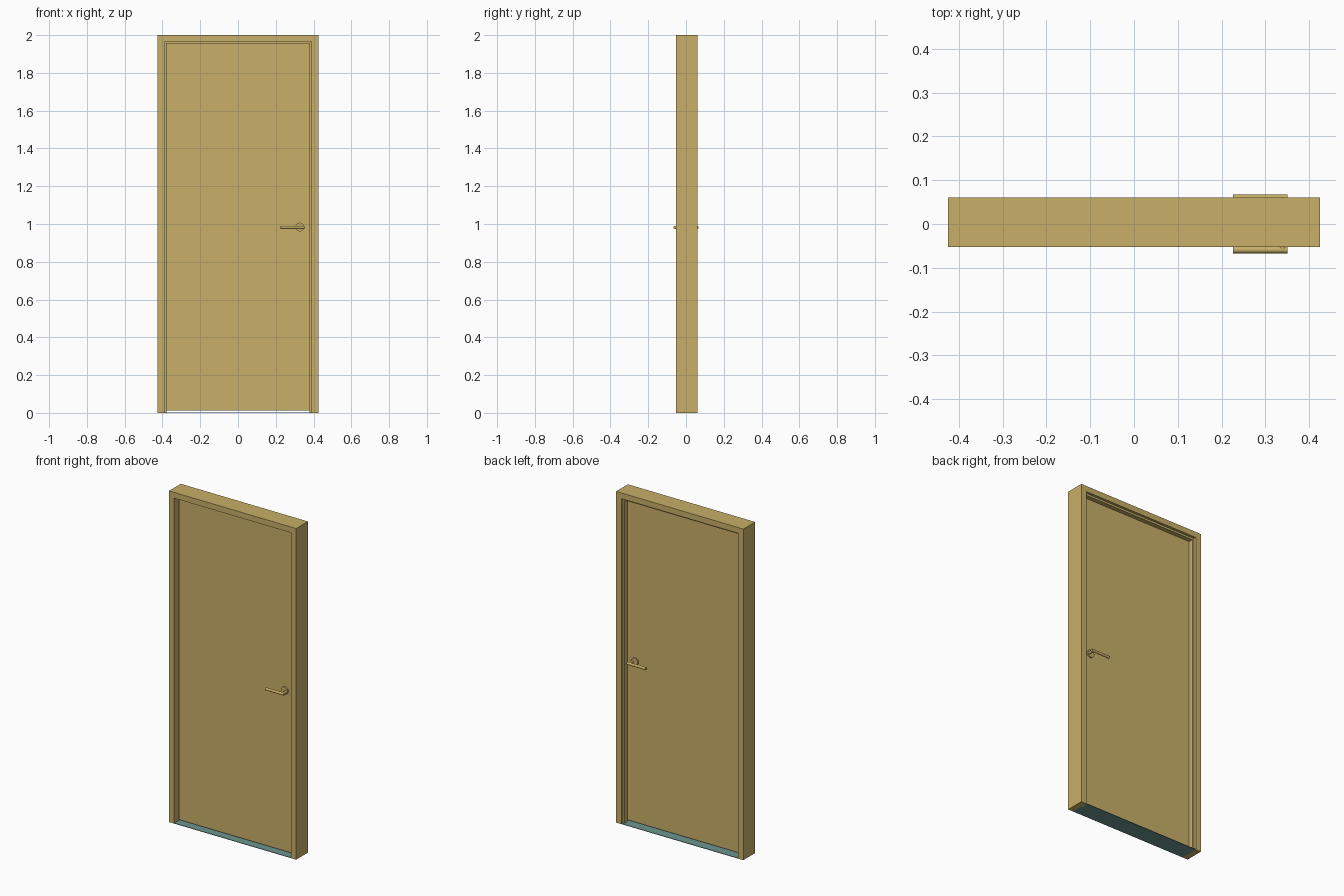
import bpy, bmesh
from math import pi
from mathutils import Vector, Matrix

if "Cube" in bpy.data.objects:
    bpy.data.objects.remove(bpy.data.objects["Cube"])


def material(name, colour):
    m = bpy.data.materials.new(name)
    m.diffuse_color = colour
    m.use_nodes = True
    m.node_tree.nodes["Principled BSDF"].inputs["Base Color"].default_value = m.diffuse_color
    return m


TAN = material("tan", (0.58, 0.43, 0.14, 1))
TEAL = material("teal", (0.15, 0.30, 0.28, 1))


def finish(bm, name, mat):
    bmesh.ops.recalc_face_normals(bm, faces=bm.faces)
    mesh = bpy.data.meshes.new(name)
    bm.to_mesh(mesh)
    bm.free()
    obj = bpy.data.objects.new(name, mesh)
    bpy.context.collection.objects.link(obj)
    mesh.materials.append(mat)
    return obj


def prism(name, outline, y0, y1, mat=TAN):
    """Extrude an x-z outline from y0 to y1."""
    bm = bmesh.new()
    face = bm.faces.new([bm.verts.new((x, y0, z)) for x, z in outline])
    ext = bmesh.ops.extrude_face_region(bm, geom=[face])["geom"]
    verts = [v for v in ext if isinstance(v, bmesh.types.BMVert)]
    bmesh.ops.translate(bm, verts=verts, vec=(0, y1 - y0, 0))
    return finish(bm, name, mat)


def box(name, half_w, y0, y1, z0, z1, mat=TAN):
    return prism(name, [(-half_w, z0), (half_w, z0), (half_w, z1), (-half_w, z1)], y0, y1, mat)


def arch(name, out_w, out_z, in_w, in_z, y0, y1):
    """Three-sided surround, open at the floor."""
    return prism(name, [(-out_w, 0), (-out_w, out_z), (out_w, out_z), (out_w, 0),
                        (in_w, 0), (in_w, in_z), (-in_w, in_z), (-in_w, 0)], y0, y1)


def rod(name, a, b, radius, sides=24):
    """Smooth cylinder between two points."""
    a, b = Vector(a), Vector(b)
    bm = bmesh.new()
    rot = (b - a).to_track_quat('Z', 'Y').to_matrix().to_4x4()
    bmesh.ops.create_cone(bm, cap_ends=True, segments=sides, radius1=radius, radius2=radius,
                          depth=(b - a).length, matrix=Matrix.Translation((a + b) / 2) @ rot)
    obj = finish(bm, name, TAN)
    bpy.ops.object.select_all(action='DESELECT')
    obj.select_set(True)
    bpy.context.view_layer.objects.active = obj
    bpy.ops.object.shade_smooth_by_angle(angle=pi / 6)
    return obj


# Frame, with the stop that the leaf closes against
arch("door_frame", 0.425, 2.0, 0.39, 1.965, -0.052, 0.06)
arch("door_stop", 0.39, 1.965, 0.378, 1.953, 0.018, 0.045)

# Leaf and threshold plate
box("door_leaf", 0.382, -0.018, 0.018, 0.013, 1.957)
box("threshold", 0.39, -0.052, 0.06, 0.0, 0.003, TEAL)

# Lever handle on both sides of the leaf
for side, s in (("front", -1), ("back", 1)):
    rod(side + "_rosette", (0.327, s * 0.018, 0.984), (0.327, s * 0.026, 0.984), 0.023, 32)
    rod(side + "_handle_neck", (0.34, s * 0.02, 0.982), (0.34, s * 0.059, 0.982), 0.008)
    rod(side + "_lever", (0.226, s * 0.059, 0.982), (0.351, s * 0.059, 0.982), 0.008)
